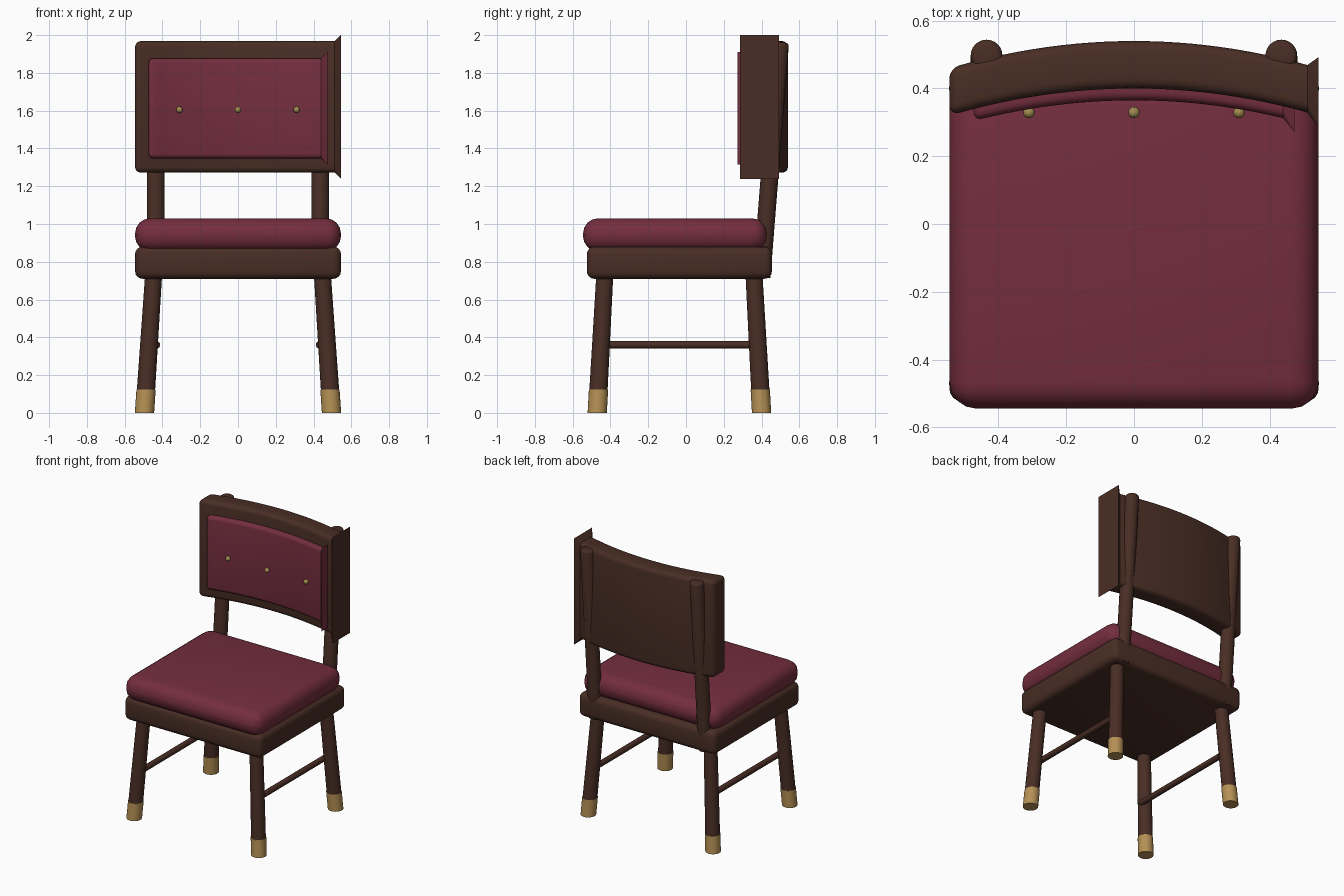
import bpy, bmesh, math
from mathutils import Vector

if "Cube" in bpy.data.objects:
    bpy.data.objects.remove(bpy.data.objects["Cube"], do_unlink=True)


def material(name, rgb):
    m = bpy.data.materials.new(name)
    m.use_nodes = True
    m.diffuse_color = (*rgb, 1)
    node = next(n for n in m.node_tree.nodes if n.type == "BSDF_PRINCIPLED")
    node.inputs["Base Color"].default_value = (*rgb, 1)
    node.inputs["Roughness"].default_value = 0.6
    return m


WOOD = material("dark wood", (0.066, 0.027, 0.018))
FABRIC = material("burgundy fabric", (0.175, 0.027, 0.048))
TIP = material("tan brass", (0.46, 0.28, 0.09))
STUD = material("aged brass", (0.36, 0.26, 0.08))


def finish(bm, name, mat, angle=40):
    bmesh.ops.recalc_face_normals(bm, faces=bm.faces)
    me = bpy.data.meshes.new(name)
    bm.to_mesh(me)
    bm.free()
    me.materials.append(mat)
    ob = bpy.data.objects.new(name, me)
    bpy.context.collection.objects.link(ob)
    bpy.ops.object.select_all(action="DESELECT")
    ob.select_set(True)
    bpy.context.view_layer.objects.active = ob
    bpy.ops.object.shade_smooth_by_angle(angle=math.radians(angle))
    return ob


def rounded_box(name, lo, hi, bevel, mat):
    lo, hi = Vector(lo), Vector(hi)
    bm = bmesh.new()
    bmesh.ops.create_cube(bm, size=1)
    for v in bm.verts:
        v.co = (lo + hi) / 2 + v.co * (hi - lo)
    bmesh.ops.bevel(bm, geom=bm.edges[:], offset=bevel, segments=4,
                    profile=0.5, affect="EDGES")
    return finish(bm, name, mat)


def rod(name, a, b, ra, rb, mat, bevel=0, sides=24):
    """Round bar from a to b with flat ends parallel to the floor when upright."""
    a, b = Vector(a), Vector(b)
    bm = bmesh.new()
    bmesh.ops.create_cone(bm, cap_ends=True, segments=sides, radius1=ra, radius2=rb, depth=1)
    if bevel:
        rim = [e for e in bm.edges if all(v.co.z > 0 for v in e.verts)]
    d = b - a
    upright = abs(d.z) > abs(d.y)
    for v in bm.verts:
        t = v.co.z + 0.5
        ring = Vector((v.co.x, v.co.y, 0)) if upright else Vector((v.co.x, 0, v.co.y))
        v.co = a + d * t + ring
    if bevel:
        bmesh.ops.bevel(bm, geom=rim, offset=bevel, segments=4, profile=0.5, affect="EDGES")
    return finish(bm, name, mat)


def bowed_panel(name, half_x, y_mid, half_y, z_mid, half_z, radius, flare, mat):
    """Curved slab: rounded on the right-hand end, flared to a sharp plate on the left."""
    stations = []
    for i in range(5):
        a = i / 4 * math.pi / 2
        stations.append((-half_x + radius * (1 - math.cos(a)), -radius * (1 - math.sin(a)), radius))
    start, stop = -half_x + radius, half_x - flare
    stations += [(start + (stop - start) * i / 24, 0, radius) for i in range(1, 25)]
    stations.append((half_x, flare, 0.001))
    bm = bmesh.new()
    rings = []
    for x, grow, r in stations:
        r = max(r + min(grow, 0), 0.001)
        hy, hz = half_y + grow, half_z + grow
        y0 = y_mid - 0.27 * x * x
        ring = []
        for q, (sy, sz) in enumerate([(1, 1), (-1, 1), (-1, -1), (1, -1)]):
            for k in range(5):
                a = (q + k / 4) * math.pi / 2
                ring.append(bm.verts.new((x, y0 + sy * (hy - r) + r * math.cos(a),
                                          z_mid + sz * (hz - r) + r * math.sin(a))))
        rings.append(ring)
    for p, q in zip(rings, rings[1:]):
        for i in range(len(p)):
            j = (i + 1) % len(p)
            bm.faces.new((p[i], p[j], q[j], q[i]))
    bm.faces.new(rings[0])
    bm.faces.new(rings[-1])
    return finish(bm, name, mat, 35)


# Seat
rounded_box("seat_frame", (-0.545, -0.525, 0.71), (0.545, 0.455, 0.88), 0.04, WOOD)
rounded_box("seat_cushion", (-0.545, -0.545, 0.855), (0.545, 0.43, 1.03), 0.08, FABRIC)

# Legs, tips, stretchers and back posts, mirrored on both sides
for side, s in (("left", 1), ("right", -1)):
    for end, y_foot, y_top in (("front", -0.47, -0.43), ("back", 0.40, 0.36)):
        foot, top = Vector((s * 0.495, y_foot, 0)), Vector((s * 0.447, y_top, 0.73))
        rod(f"{end}_{side}_leg", foot + (top - foot) * 0.01, top, 0.049, 0.045, WOOD)
        rod(f"{end}_{side}_leg_tip", foot, foot + (top - foot) * 0.17, 0.051, 0.051, TIP)
    rod(f"{side}_stretcher", (s * 0.432, -0.44, 0.36), (s * 0.432, 0.37, 0.36),
        0.02, 0.02, WOOD, sides=16)
    rod(f"{side}_back_post", (s * 0.435, 0.40, 0.715), (s * 0.435, 0.497, 1.96),
        0.047, 0.047, WOOD, bevel=0.018)

# Backrest with its upholstered panel
bowed_panel("backrest", 0.545, 0.47, 0.07, 1.62, 0.348, 0.03, 0.033, WOOD)
bowed_panel("backrest_panel", 0.473, 0.405, 0.04, 1.612, 0.265, 0.025, 0.033, FABRIC)

# Upholstery buttons
for label, x in (("right", -0.31), ("middle", 0), ("left", 0.31)):
    bm = bmesh.new()
    bmesh.ops.create_uvsphere(bm, u_segments=16, v_segments=8, radius=0.017)
    bmesh.ops.translate(bm, verts=bm.verts, vec=(x, 0.329, 1.605))
    finish(bm, f"{label}_button", STUD)
